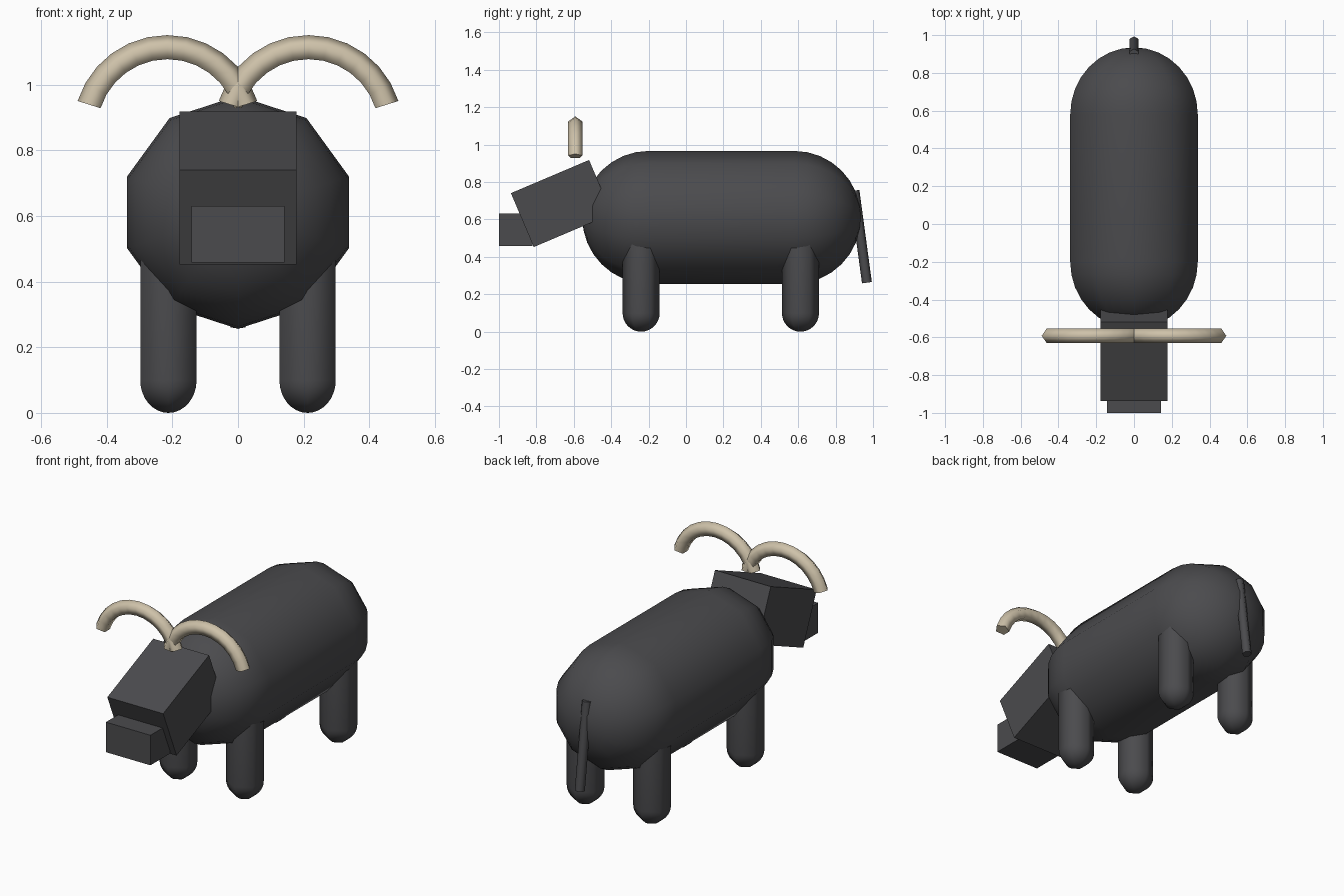
import bpy, bmesh, math
from mathutils import Matrix, Vector

if "Cube" in bpy.data.objects:
    bpy.data.objects.remove(bpy.data.objects["Cube"])


def material(name, rgb):
    mat = bpy.data.materials.new(name)
    mat.use_nodes = True
    mat.diffuse_color = (*rgb, 1)
    mat.node_tree.nodes["Principled BSDF"].inputs["Base Color"].default_value = (*rgb, 1)
    return mat


hide = material("charcoal hide", (0.07, 0.07, 0.075))
horn = material("pale horn", (0.62, 0.54, 0.40))


def finish(name, bm, mat, matrix=Matrix(), smooth=True):
    bmesh.ops.recalc_face_normals(bm, faces=bm.faces)
    mesh = bpy.data.meshes.new(name)
    bm.to_mesh(mesh)
    bm.free()
    mesh.materials.append(mat)
    if smooth:
        mesh.shade_smooth()
        mesh.set_sharp_from_angle(angle=math.radians(80))
    obj = bpy.data.objects.new(name, mesh)
    obj.matrix_world = matrix
    bpy.context.collection.objects.link(obj)
    return obj


def skin(bm, rings):
    """Bridge neighbouring rings of vertices with quads."""
    for a, b in zip(rings, rings[1:]):
        n = len(a)
        for i in range(n):
            j = (i + 1) % n
            bm.faces.new((a[i], a[j], b[j], b[i]))


def capsule(name, radius, length, sides, matrix, steps=8):
    """Round-ended prism along local z, with a corner on local +y."""
    bm = bmesh.new()
    half = length / 2 - radius
    angles = [math.pi / 2 * k / steps for k in range(1, steps + 1)]
    profile = [(radius * math.sin(a), -half - radius * math.cos(a)) for a in angles]
    profile += [(r, -z) for r, z in reversed(profile)]
    rings = []
    for r, z in profile:
        turn = [math.tau * i / sides for i in range(sides)]
        rings.append([bm.verts.new((r * math.sin(t), r * math.cos(t), z)) for t in turn])
    skin(bm, rings)
    for ring, z in ((rings[0], -length / 2), (rings[-1], length / 2)):
        pole = bm.verts.new((0, 0, z))
        for i in range(sides):
            bm.faces.new((ring[i], ring[(i + 1) % sides], pole))
    return finish(name, bm, hide, matrix)


def box(name, size, centre, tilt=0):
    bm = bmesh.new()
    bmesh.ops.create_cube(bm, size=1)
    bmesh.ops.scale(bm, vec=size, verts=bm.verts)
    matrix = Matrix.Translation(centre) @ Matrix.Rotation(math.radians(tilt), 4, "X")
    return finish(name, bm, hide, matrix, smooth=False)


def curved_horn(name, side, steps=12, sides=5):
    """Arc of a five-sided tube with its ridge on the outside."""
    bm = bmesh.new()
    rings = []
    for k in range(steps + 1):
        a = math.radians(17.5 + 145 * k / steps)
        ring = []
        for i in range(sides):
            t = math.tau * i / sides
            r = 0.2465 + 0.0405 * math.cos(t)
            ring.append(bm.verts.new((side * (0.215 + r * math.cos(a)),
                                      -0.592 + 0.0405 * math.sin(t),
                                      0.864 + r * math.sin(a))))
        rings.append(ring)
    skin(bm, rings)
    bm.faces.new(rings[0])
    bm.faces.new(rings[-1])
    return finish(name, bm, horn)


# Body, lying along y
capsule("body", 0.355, 1.49, 10,
        Matrix.Translation((0, 0.19, 0.611)) @ Matrix.Rotation(math.pi / 2, 4, "X"))

# Legs and horns, one pair per side
for label, side in (("left", 1), ("right", -1)):
    for end, y in (("front", -0.24), ("back", 0.612)):
        capsule(f"{end}_{label}_leg", 0.099, 0.6, 6,
                Matrix.Translation((side * 0.212, y, 0.3)))
    curved_horn(f"{label}_horn", side)

# Head and muzzle
box("head", (0.356, 0.454, 0.313), (0, -0.666, 0.685), 23)
box("muzzle", (0.284, 0.18, 0.173), (0, -0.91, 0.544))

# Tail, a thin six-sided rod leaning back
bm = bmesh.new()
bmesh.ops.create_cone(bm, cap_ends=True, segments=6, radius1=0.0265, radius2=0.0265,
                      depth=0.497, matrix=Matrix.Rotation(math.pi / 2, 4, "Z"))
bmesh.ops.rotate(bm, verts=bm.verts, matrix=Matrix.Rotation(0, 3, "Z"))
corner = max(bm.verts, key=lambda v: v.co.y).co
bmesh.ops.rotate(bm, verts=bm.verts,
                 matrix=Matrix.Rotation(math.atan2(corner.x, corner.y), 3, "Z"))
finish("tail", bm, hide,
       Matrix.Translation((0, 0.934, 0.508)) @ Matrix.Rotation(math.radians(7.7), 4, "X"))
